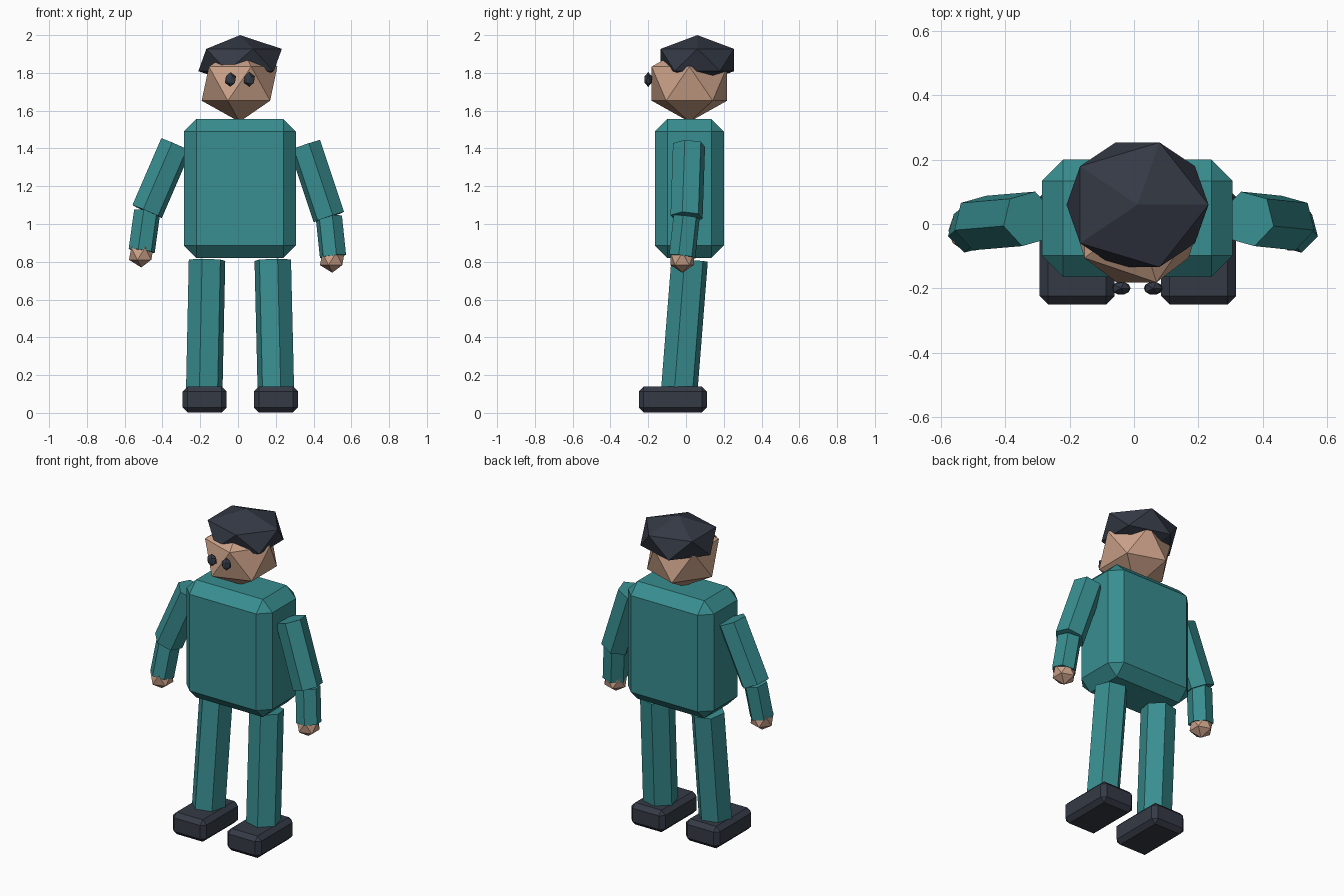
import bpy
import bmesh
from math import radians
from mathutils import Matrix, Vector

if "Cube" in bpy.data.objects:
    bpy.data.objects.remove(bpy.data.objects["Cube"], do_unlink=True)


def make_material(name, rgb):
    mat = bpy.data.materials.new(name)
    mat.use_nodes = True
    mat.diffuse_color = (*rgb, 1)
    bsdf = next(n for n in mat.node_tree.nodes if n.type == 'BSDF_PRINCIPLED')
    bsdf.inputs["Base Color"].default_value = (*rgb, 1)
    bsdf.inputs["Roughness"].default_value = 0.8
    return mat


teal = make_material("teal_cloth", (0.04, 0.27, 0.28))
skin = make_material("tan_skin", (0.60, 0.36, 0.25))
dark = make_material("dark_slate", (0.035, 0.042, 0.06))


def finish(name, bm, mat, location):
    mesh = bpy.data.meshes.new(name)
    bm.to_mesh(mesh)
    bm.free()
    mesh.materials.append(mat)
    obj = bpy.data.objects.new(name, mesh)
    obj.location = location
    bpy.context.collection.objects.link(obj)
    return obj


def chamfer_box(name, mat, center, size, chamfer):
    bm = bmesh.new()
    bmesh.ops.create_cube(bm, size=1, matrix=Matrix.Diagonal((*size, 1)))
    obj = finish(name, bm, mat, center)
    bevel = obj.modifiers.new("chamfer", 'BEVEL')
    bevel.width = chamfer
    bevel.segments = 1
    return obj


def gem(name, mat, center, radii):
    """Scaled icosahedron."""
    bm = bmesh.new()
    bmesh.ops.create_icosphere(bm, subdivisions=1, radius=1,
                               matrix=Matrix.Diagonal((*radii, 1)))
    return finish(name, bm, mat, center)


def limb(name, mat, bottom, top, radius, twist):
    """Six-sided prism between two joints."""
    a, b = Vector(bottom), Vector(top)
    axis = b - a
    turn = Vector((0, 0, 1)).rotation_difference(axis).to_matrix().to_4x4()
    bm = bmesh.new()
    bmesh.ops.create_cone(bm, cap_ends=True, segments=6, radius1=radius,
                          radius2=radius, depth=axis.length,
                          matrix=turn @ Matrix.Rotation(radians(twist), 4, 'Z'))
    return finish(name, bm, mat, (a + b) / 2)


# Body and head
chamfer_box("torso", teal, (0.01, 0.018, 1.188), (0.593, 0.365, 0.735), 0.066)
gem("head", skin, (0.008, 0.018, 1.743), (0.224, 0.235, 0.202))
gem("hair", dark, (0.011, 0.06, 1.868), (0.247, 0.228, 0.132))

# Eyes, legs and shoes
for side, s in (("right", -1), ("left", 1)):
    gem(side + "_eye", dark, (0.01 + s * 0.05, -0.2, 1.765), (0.033, 0.023, 0.039))
    limb(side + "_leg", teal, (0.011 + s * 0.19, -0.037, 0.1),
         (0.01 + s * 0.174, 0.019, 0.808), 0.1, s * 15)
    chamfer_box(side + "_shoe", dark, (0.012 + s * 0.189, -0.07, 0.071),
                (0.233, 0.36, 0.137), 0.026)

# Arms: shoulder, elbow, wrist and hand positions per side
arms = {
    "right": (-1, (-0.328, 0.016, 1.42), (-0.481, 0.003, 1.066),
              (-0.51, -0.02, 0.857), (-0.512, -0.02, 0.843)),
    "left": (1, (0.354, 0.016, 1.418), (0.481, 0.003, 1.037),
             (0.503, -0.02, 0.828), (0.499, -0.02, 0.815)),
}
for side, (s, shoulder, elbow, wrist, hand) in arms.items():
    limb(side + "_upper_arm", teal, elbow, shoulder, 0.088, s * 15)
    limb(side + "_forearm", teal, wrist, elbow, 0.072, s * 15)
    gem(side + "_hand", skin, hand, (0.073, 0.073, 0.073))
